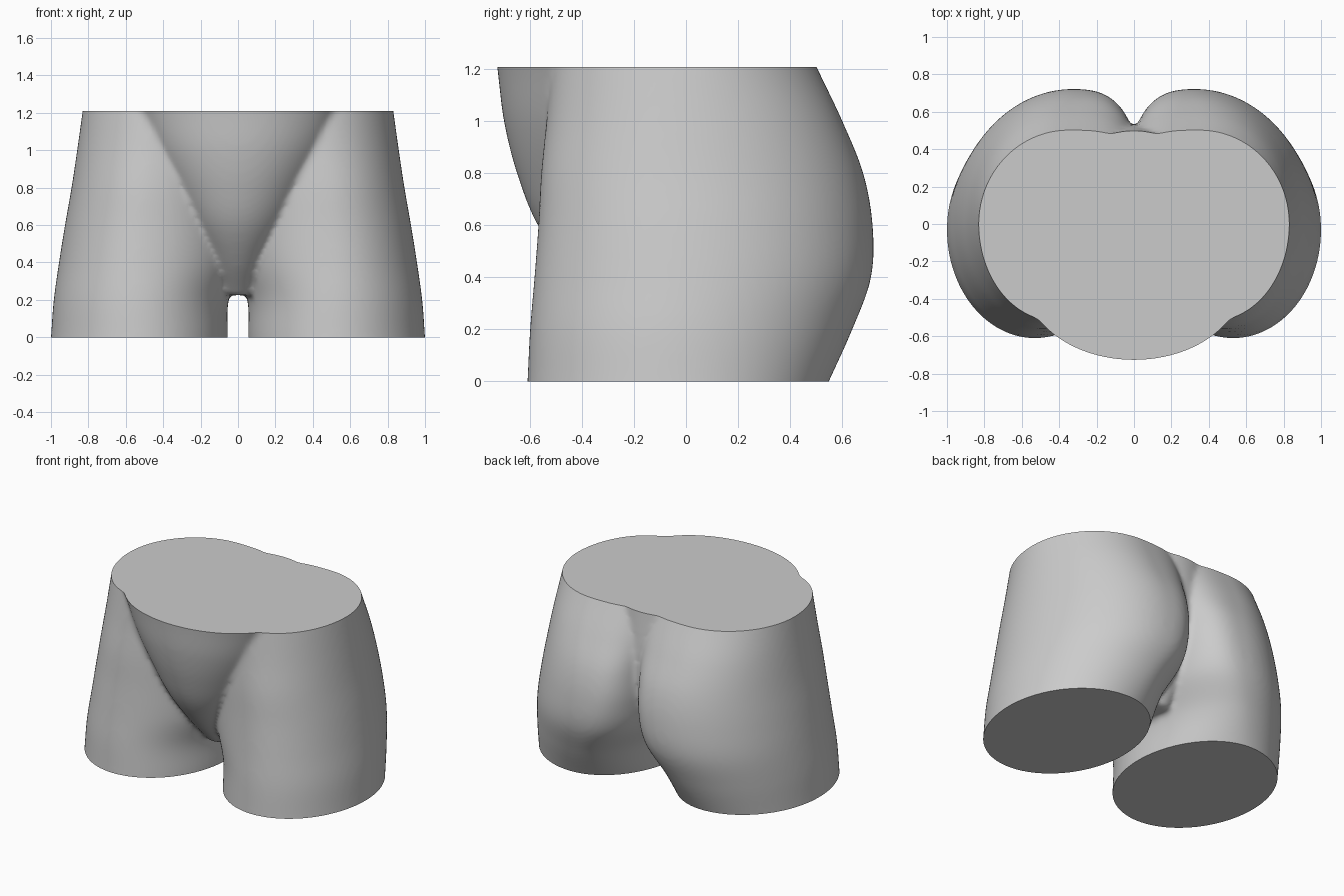
import bpy, bmesh, math

if "Cube" in bpy.data.objects:
    bpy.data.objects.remove(bpy.data.objects["Cube"])

TOP = 1.21
STEP = 0.2  # height between table rows

# leg rows: x_in, x_out, y_mid, x_front, x_back, y_front, y_back, inner back exponent
LEG = [
    (0.055, 1.000, -0.03, 0.53, 0.50, -0.610, 0.550, 2.0),
    (0.050, 0.985, -0.02, 0.53, 0.42, -0.600, 0.640, 2.2),
    (-0.02, 0.957, 0.00, 0.52, 0.35, -0.583, 0.712, 2.6),
    (-0.04, 0.925, 0.00, 0.50, 0.32, -0.568, 0.718, 2.9),
    (-0.05, 0.890, 0.00, 0.48, 0.32, -0.557, 0.682, 3.0),
    (-0.08, 0.860, 0.00, 0.45, 0.35, -0.537, 0.602, 3.0),
    (-0.10, 0.832, 0.00, 0.42, 0.35, -0.520, 0.507, 3.0),
]
# belly and core rows: half width, y_mid, y_front, y_back
CORE = [
    (0.10, 0.00, -0.10, 0.15),
    (0.13, 0.00, -0.25, 0.28),
    (0.20, -0.10, -0.43, 0.42),
    (0.30, -0.20, -0.57, 0.51),
    (0.40, -0.25, -0.65, 0.53),
    (0.50, -0.28, -0.70, 0.52),
    (0.58, -0.30, -0.725, 0.50),
]


def sample(rows, z):
    """Catmull-Rom through the rows, straight past both ends."""
    def row(i):
        if i < 0:
            return [a + (a - b) * -i for a, b in zip(rows[0], rows[1])]
        if i >= len(rows):
            k = i - len(rows) + 1
            return [a + (a - b) * k for a, b in zip(rows[-1], rows[-2])]
        return rows[i]
    i = math.floor(z / STEP)
    t = z / STEP - i
    return [0.5 * (2 * b + (c - a) * t + (2 * a - 5 * b + 4 * c - d) * t * t
                   + (3 * b - a - 3 * c + d) * t ** 3)
            for a, b, c, d in zip(row(i - 1), row(i), row(i + 1), row(i + 2))]


def section(x_in, x_out, y_mid, x_front, x_back, y_front, y_back, n_in, count=96):
    """Closed outline of four superellipse quarters."""
    pts = []
    for k in range(count):
        a = 2 * math.pi * k / count
        c, s = math.cos(a), math.sin(a)
        cx = x_back if s >= 0 else x_front
        n = n_in if (s >= 0 and c < 0) else 2.0
        rx = x_out - cx if c >= 0 else cx - x_in
        ry = y_back - y_mid if s >= 0 else y_mid - y_front
        pts.append((cx + math.copysign(abs(c) ** (2 / n), c) * rx,
                    y_mid + math.copysign(abs(s) ** (2 / n), s) * ry))
    return pts


def loft(bm, outline, z0, z1, side=1, levels=50):
    rings = []
    for i in range(levels + 1):
        z = z0 + (z1 - z0) * i / levels
        rings.append([bm.verts.new((side * x, y, z)) for x, y in outline(z)])
    faces = [bm.faces.new(rings[0][::-1]), bm.faces.new(rings[-1])]
    for a, b in zip(rings, rings[1:]):
        for k in range(len(a)):
            j = (k + 1) % len(a)
            faces.append(bm.faces.new((a[k], a[j], b[j], b[k])))
    if side < 0:
        bmesh.ops.reverse_faces(bm, faces=faces)


def leg_outline(z):
    return section(*sample(LEG, z))


def core_outline(z):
    w, ym, yf, yb = sample(CORE, z)
    return section(-w, w, ym, 0, 0, yf, yb, 2.0)


# overlapping legs and belly
bm = bmesh.new()
for side in (1, -1):
    loft(bm, leg_outline, -0.12, 1.33, side)
loft(bm, core_outline, 0.225, 1.33)
mesh = bpy.data.meshes.new("hips")
bm.to_mesh(mesh)
bm.free()
hips = bpy.data.objects.new("hips", mesh)
bpy.context.collection.objects.link(hips)

# fuse into one skin and soften the creases
remesh = hips.modifiers.new("fuse", 'REMESH')
remesh.mode = 'VOXEL'
remesh.voxel_size = 0.016
soft = hips.modifiers.new("soften", 'SMOOTH')
soft.factor = 0.5
soft.iterations = 8
fused = bpy.data.meshes.new_from_object(
    hips.evaluated_get(bpy.context.evaluated_depsgraph_get()))
hips.modifiers.clear()

# flat cuts at the thighs and waist
bm = bmesh.new()
bm.from_mesh(fused)
for z, up in ((0, -1), (TOP, 1)):
    bmesh.ops.bisect_plane(bm, geom=bm.verts[:] + bm.edges[:] + bm.faces[:],
                           plane_co=(0, 0, z), plane_no=(0, 0, up), clear_outer=True)
    bmesh.ops.holes_fill(bm, edges=[e for e in bm.edges if e.is_boundary], sides=0)
bmesh.ops.recalc_face_normals(bm, faces=bm.faces[:])
bm.to_mesh(mesh)
bm.free()

bpy.context.view_layer.objects.active = hips
hips.select_set(True)
bpy.ops.object.shade_smooth_by_angle(angle=math.radians(40))
